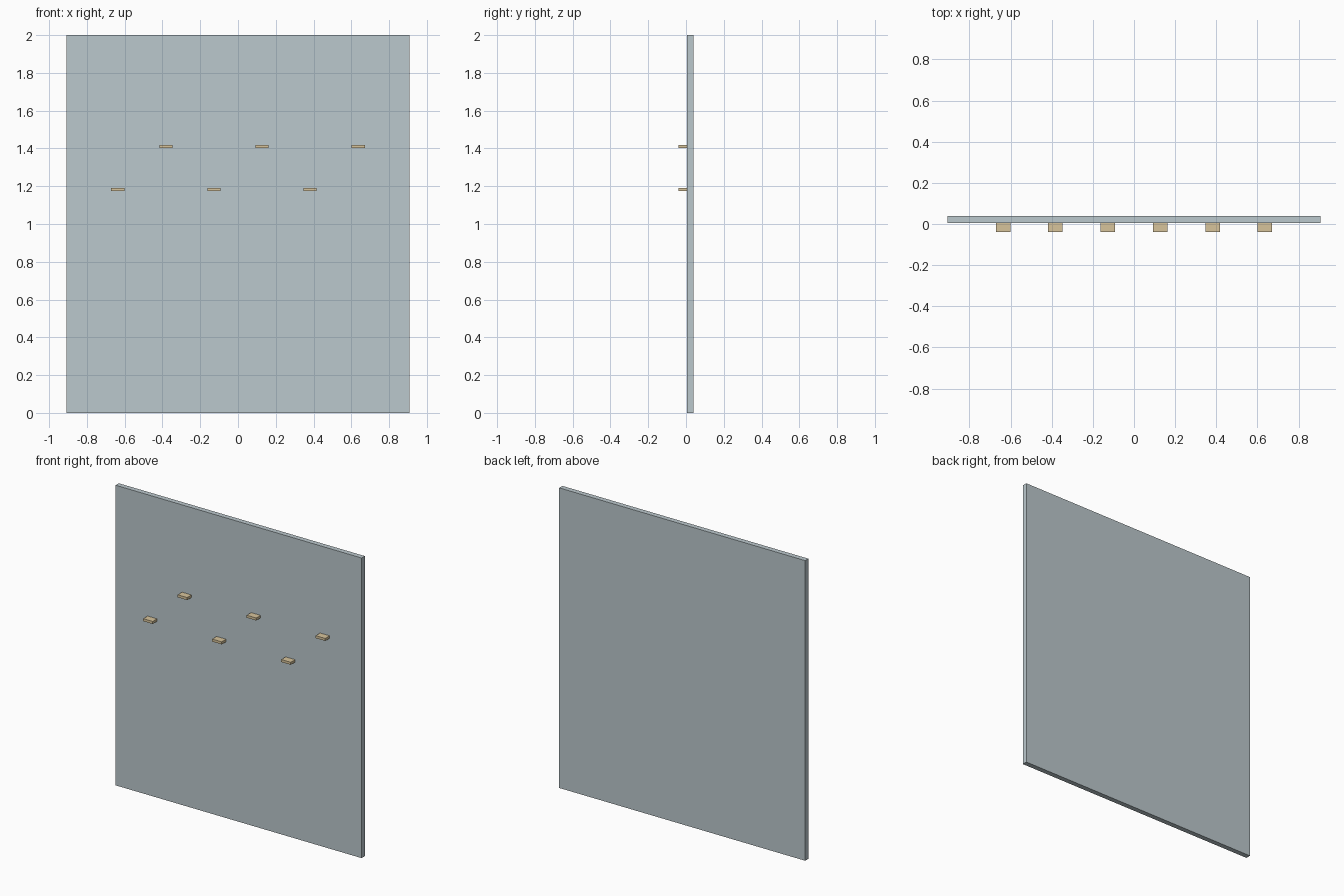
import bpy

if "Cube" in bpy.data.objects:
    bpy.data.objects.remove(bpy.data.objects["Cube"])


def material(name, color):
    mat = bpy.data.materials.new(name)
    mat.diffuse_color = color
    mat.use_nodes = True
    mat.node_tree.nodes["Principled BSDF"].inputs["Base Color"].default_value = mat.diffuse_color
    return mat


def box(name, center, size, mat):
    bpy.ops.mesh.primitive_cube_add(size=1, location=center)
    obj = bpy.context.object
    obj.name = name
    obj.scale = size
    bpy.ops.object.transform_apply(location=False, rotation=False, scale=True)
    obj.data.materials.append(mat)
    return obj


panel_mat = material("blue_grey_panel", (0.50, 0.58, 0.61, 1))
wood_mat = material("tan_wood", (0.68, 0.55, 0.33, 1))

# Upright panel
PANEL_FRONT, PANEL_BACK = 0.006, 0.04
box("panel", (0, (PANEL_FRONT + PANEL_BACK) / 2, 1),
    (1.814, PANEL_BACK - PANEL_FRONT, 2), panel_mat)

# Six small ledges, alternating low and high across the front
LEDGE_FRONT = -0.04
for i in range(6):
    x = (i - 2.5) * 0.2545
    z = 1.41 if i % 2 else 1.183
    box(f"ledge_{i + 1}", (x, (LEDGE_FRONT + PANEL_FRONT) / 2, z),
        (0.07, PANEL_FRONT - LEDGE_FRONT, 0.017), wood_mat)
